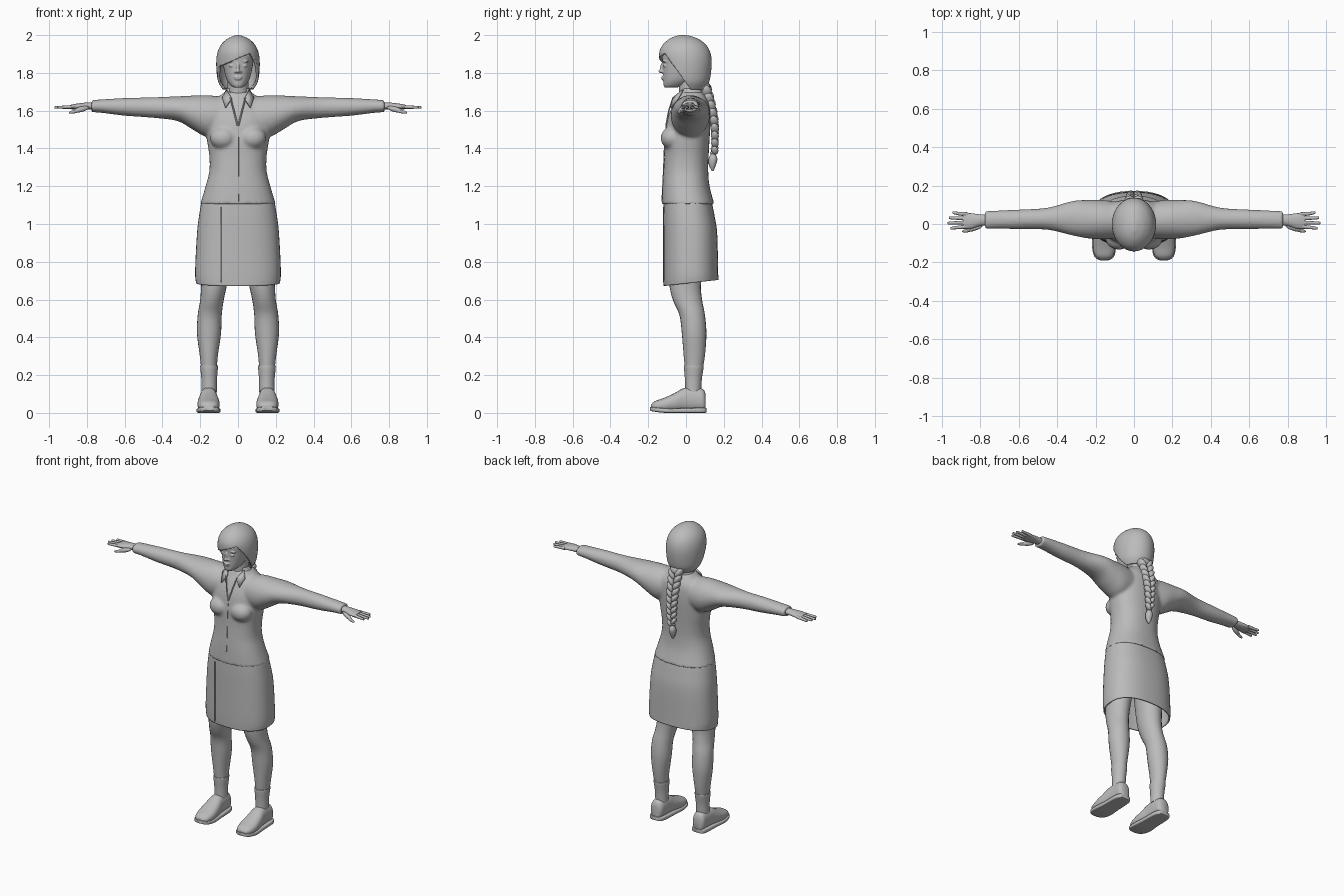
import bpy, bmesh, math
from mathutils import Vector, Matrix

cube = bpy.data.objects.get("Cube")
if cube:
    bpy.data.objects.remove(cube)

GREY = bpy.data.materials.new("plain grey")
GREY.use_nodes = True
tone = (0.5, 0.5, 0.5, 1)
GREY.diffuse_color = tone
GREY.node_tree.nodes["Principled BSDF"].inputs["Base Color"].default_value = tone


def spline(rows, steps):
    """Smoothly interpolate between rows of section values."""
    out = []
    for i in range(len(rows) - 1):
        a, b, c, d = (rows[min(max(i + k, 0), len(rows) - 1)] for k in (-1, 0, 1, 2))
        for s in range(steps):
            t = s / steps
            out.append([q + t * ((r - p) / 2 + t * (p - 2.5 * q + 2 * r - e / 2
                        + t * (1.5 * (q - r) + (e - p) / 2)))
                        for p, q, r, e in zip(a, b, c, d)])
    return out + [list(rows[-1])]


def loft(bm, axis, rows, side=1, sides=32, power=2.0, steps=4, caps=True):
    """Skin rounded sections: position, u low, u high, v low, v high."""
    rings = []
    for t, ulo, uhi, vlo, vhi in spline(rows, steps):
        ring = []
        for k in range(sides):
            c, s = math.cos(math.tau * k / sides), math.sin(math.tau * k / sides)
            u = (ulo + uhi) / 2 + (uhi - ulo) / 2 * math.copysign(abs(c) ** (2 / power), c)
            v = (vlo + vhi) / 2 + (vhi - vlo) / 2 * math.copysign(abs(s) ** (2 / power), s)
            x, y, z = {"x": (t, u, v), "y": (u, t, v), "z": (u, v, t)}[axis]
            ring.append(bm.verts.new((side * x, y, z)))
        rings.append(ring)
    for lower, upper in zip(rings, rings[1:]):
        for k in range(sides):
            j = (k + 1) % sides
            bm.faces.new((lower[k], lower[j], upper[j], upper[k]))
    if caps:
        bm.faces.new(rings[0])
        bm.faces.new(rings[-1])


def blob(bm, at, size, turn=(0, 0, 0), detail=16):
    """Add a stretched, turned ball."""
    rot = Matrix.Identity(4)
    for angle, axis in zip(turn, "XYZ"):
        rot = Matrix.Rotation(math.radians(angle), 4, axis) @ rot
    bmesh.ops.create_uvsphere(bm, u_segments=detail, v_segments=detail // 2 + 2, radius=1,
                              matrix=Matrix.Translation(at) @ rot @ Matrix.Diagonal((*size, 1)))


def finish(name, bm, mirror=False, remesh=0, smooth=0, thick=0, angle=50):
    bmesh.ops.recalc_face_normals(bm, faces=bm.faces[:])
    mesh = bpy.data.meshes.new(name)
    bm.to_mesh(mesh)
    bm.free()
    mesh.materials.append(GREY)
    ob = bpy.data.objects.new(name, mesh)
    bpy.context.collection.objects.link(ob)
    bpy.ops.object.select_all(action="DESELECT")
    ob.select_set(True)
    bpy.context.view_layer.objects.active = ob
    bpy.ops.object.shade_smooth_by_angle(angle=math.radians(angle))
    if thick:
        mod = ob.modifiers.new("thickness", "SOLIDIFY")
        mod.thickness, mod.offset = thick, -1
    if mirror:
        ob.modifiers.new("mirror", "MIRROR")
    if remesh:
        mod = ob.modifiers.new("blend", "REMESH")
        mod.mode, mod.voxel_size, mod.use_smooth_shade = "VOXEL", remesh, True
    if smooth:
        mod = ob.modifiers.new("soften", "SMOOTH")
        mod.iterations, mod.factor = smooth, 0.5
    return ob


def tube(name, points, radius, mirror=False):
    """Thin raised seam following a path."""
    bm = bmesh.new()
    for a, b in zip(points, points[1:]):
        a, b = Vector(a), Vector(b)
        turn = (b - a).to_track_quat("Z", "Y").to_matrix().to_4x4()
        bmesh.ops.create_cone(bm, cap_ends=True, segments=8, radius1=radius, radius2=radius,
                              depth=(b - a).length, matrix=Matrix.Translation((a + b) / 2) @ turn)
    return finish(name, bm, mirror)


# Blouse: trunk, bust and sleeves blended together
bm = bmesh.new()
loft(bm, "z", [(1.105, -.2, .2, -.128, .15), (1.2, -.172, .172, -.125, .125),
               (1.28, -.152, .152, -.12, .118), (1.36, -.152, .152, -.115, .12),
               (1.45, -.165, .165, -.113, .125), (1.55, -.17, .17, -.1, .13),
               (1.63, -.15, .15, -.07, .125), (1.675, -.1, .1, -.045, .105),
               (1.7, -.068, .068, -.035, .09)], power=2.3)
for s in (-1, 1):
    blob(bm, (s * .078, -.075, 1.455), (.072, .06, .06))
    loft(bm, "x", [(.06, -.07, .11, 1.48, 1.67), (.16, -.08, .125, 1.46, 1.682),
                   (.24, -.075, .125, 1.5, 1.68), (.32, -.06, .12, 1.545, 1.676),
                   (.45, -.03, .085, 1.562, 1.671), (.6, -.027, .075, 1.573, 1.667),
                   (.72, -.025, .07, 1.588, 1.66), (.775, -.027, .068, 1.592, 1.656)], side=s)
finish("blouse", bm, remesh=.009, smooth=6)

# Skirt with a slanted hem
bm = bmesh.new()
loft(bm, "z", [(.685, -.222, .222, -.118, .172), (.75, -.227, .227, -.12, .17),
               (.95, -.217, .217, -.12, .165), (1.05, -.205, .205, -.12, .15),
               (1.125, -.192, .192, -.118, .135)], sides=48, power=2.4, steps=5, caps=False)
for v in bm.verts:
    if v.co.z < .72:
        v.co.z += .11 * v.co.y
finish("skirt", bm, thick=.008)
tube("skirt_wrap_seam", [(-.09, -.118, 1.09), (-.09, -.118, .69)], .003)

# Legs, sock cuffs and shoes
bm = bmesh.new()
loft(bm, "z", [(.1, .115, .19, 0, .075), (.2, .114, .192, -.003, .083), (.3, .107, .202, -.012, .1),
               (.42, .09, .217, -.022, .108), (.52, .086, .213, -.035, .1),
               (.6, .075, .2, -.07, .085), (.7, .055, .195, -.09, .08),
               (.95, .02, .195, -.1, .11)], sides=24)
finish("legs", bm, mirror=True)
bm = bmesh.new()
loft(bm, "z", [(.11, .112, .193, -.005, .08), (.18, .111, .194, -.006, .084),
               (.245, .106, .2, -.011, .094), (.25, .112, .194, -.005, .088)], sides=24)
finish("socks", bm, mirror=True)
bm = bmesh.new()
loft(bm, "y", [(-.184, .13, .18, .02, .045), (-.165, .108, .202, .01, .062),
               (-.12, .097, .214, .005, .078), (-.06, .1, .212, .005, .105),
               (-.01, .108, .204, .005, .132), (.05, .11, .2, .005, .136),
               (.09, .115, .198, .005, .125), (.104, .13, .183, .01, .1)], sides=24, power=2.3)
finish("shoes", bm, mirror=True)
bm = bmesh.new()
loft(bm, "y", [(-.19, .135, .175, .012, .032), (-.17, .104, .206, .007, .03),
               (-.11, .093, .219, 0, .025), (-.03, .098, .213, 0, .025),
               (.06, .102, .21, 0, .028), (.098, .114, .2, 0, .028),
               (.108, .13, .184, .002, .026)], sides=24, power=6)
finish("shoe_soles", bm, mirror=True)

# Hands: palm, four fingers and a thumb
bm = bmesh.new()
loft(bm, "x", [(.75, -.006, .048, 1.604, 1.645), (.8, -.01, .05, 1.606, 1.643),
               (.85, -.025, .056, 1.606, 1.638), (.89, -.025, .057, 1.608, 1.63)], sides=20)
for k, reach in enumerate((.945, .963, .97, .955)):
    y = .05 - .021 * k
    fan = .006 * (1.5 - k)
    loft(bm, "x", [(.865, y - .011, y + .011, 1.61, 1.63), (.915, y + fan / 2 - .009, y + fan / 2 + .009, 1.61, 1.627),
                   (reach - .005, y + fan - .007, y + fan + .007, 1.611, 1.624),
                   (reach, y + fan - .003, y + fan + .003, 1.614, 1.621)], sides=12)
blob(bm, (.83, -.022, 1.607), (.045, .013, .014), (0, 14, -18))
blob(bm, (.865, -.034, 1.595), (.032, .009, .009), (0, 12, -10))
finish("hands", bm, mirror=True)

# Neck
bm = bmesh.new()
loft(bm, "z", [(1.6, -.062, .062, -.045, .085), (1.68, -.056, .056, -.035, .078),
               (1.8, -.056, .056, -.045, .08)])
finish("neck", bm)

# Head with nose, lips, eyes and cheeks blended into the face
bm = bmesh.new()
loft(bm, "z", [(1.722, -.022, .022, -.112, -.05), (1.735, -.04, .04, -.119, -.01),
               (1.765, -.06, .06, -.121, .04), (1.81, -.073, .073, -.123, .08),
               (1.85, -.08, .08, -.124, .1), (1.9, -.084, .084, -.126, .105),
               (1.95, -.068, .068, -.1, .085), (1.975, -.035, .035, -.06, .045)], power=2.2)
blob(bm, (0, -.124, 1.832), (.009, .013, .032), (-14, 0, 0))
blob(bm, (0, -.132, 1.809), (.012, .014, .01))
blob(bm, (0, -.122, 1.777), (.023, .009, .006))
blob(bm, (0, -.121, 1.768), (.019, .009, .006))
for s in (-1, 1):
    blob(bm, (s * .012, -.122, 1.806), (.009, .01, .008))
    blob(bm, (s * .033, -.112, 1.838), (.017, .009, .008))
    blob(bm, (s * .035, -.112, 1.862), (.023, .011, .006), (0, s * 8, 0))
finish("head", bm, remesh=.004, smooth=3)

# Bobbed hair: a shell cut open around the face below a slanted fringe
bm = bmesh.new()
loft(bm, "z", [(1.712, -.082, .082, -.085, .1), (1.75, -.104, .104, -.115, .122),
               (1.8, -.113, .113, -.13, .132), (1.86, -.115, .115, -.14, .136),
               (1.91, -.108, .108, -.141, .128), (1.95, -.089, .089, -.122, .105),
               (1.98, -.057, .057, -.088, .065), (1.996, -.022, .022, -.05, .02),
               (2, -.004, .004, -.032, -.008)], sides=48, steps=5)
bottom = [f for f in bm.faces if len(f.verts) > 4 and f.calc_center_median().z < 1.8]
bmesh.ops.delete(bm, geom=bottom, context="FACES")
fringe = (Vector((0, 0, 1.876)), Vector((-.42, 0, 1)))
curtain = (Vector((0, -.082, 1.86)), Vector((0, 1, .72)))
for point, normal in (fringe, curtain):
    bmesh.ops.bisect_plane(bm, geom=bm.verts[:] + bm.edges[:] + bm.faces[:], dist=1e-5,
                           plane_co=point, plane_no=normal)
opening = [f for f in bm.faces
           if all((f.calc_center_median() - p).dot(n) < 0 for p, n in (fringe, curtain))]
bmesh.ops.delete(bm, geom=opening, context="FACES")
finish("bobbed_hair", bm, thick=.014)

# Braid: alternating strands, band and tuft
bm = bmesh.new()
blob(bm, (0, .09, 1.725), (.05, .04, .035))
for k in range(9):
    t = k / 8
    z, y = 1.715 - .31 * t, .108 + .045 * math.sin(min(t * 2.2, 1.6))
    size = 1.1 - .4 * t
    for s in (-1, 1):
        blob(bm, (s * .021 * size, y, z - .016 * (s > 0)),
             (.019 * size, .026 * size, .036 * size), (8, s * 32, 0))
finish("braid", bm)
bm = bmesh.new()
loft(bm, "z", [(1.28, -.004, .004, .137, .145), (1.31, -.018, .018, .122, .158),
               (1.345, -.022, .022, .12, .166), (1.375, -.011, .011, .133, .155),
               (1.4, -.015, .015, .13, .16)], sides=12)
finish("braid_tuft", bm)
bm = bmesh.new()
blob(bm, (0, .145, 1.376), (.018, .018, .009))
finish("braid_band", bm)

# Collar: a stand around the neck, turned-down points, and front opening
bm = bmesh.new()
loft(bm, "z", [(1.655, -.095, .095, -.06, .108), (1.69, -.074, .074, -.042, .096),
               (1.718, -.062, .062, -.03, .088)], sides=40, caps=False)
gap = [f for f in bm.faces if f.calc_center_median().y < -.01
       and abs(f.calc_center_median().x) < .045]
bmesh.ops.delete(bm, geom=gap, context="FACES")
finish("collar_stand", bm, thick=.006)
bm = bmesh.new()
bm.faces.new([bm.verts.new(p) for p in ((.06, -.02, 1.712), (.085, -.045, 1.67),
                                        (.068, -.083, 1.618), (.035, -.073, 1.668))])
bmesh.ops.triangulate(bm, faces=bm.faces[:])
finish("collar_points", bm, mirror=True, thick=.01)
tube("neckline_edges", [(.04, -.068, 1.67), (.022, -.091, 1.6), (.002, -.106, 1.52)], .004, mirror=True)
tube("front_placket", [(.002, -.104, 1.53), (.002, -.114, 1.44), (.002, -.12, 1.28),
                       (.002, -.128, 1.12)], .002)
